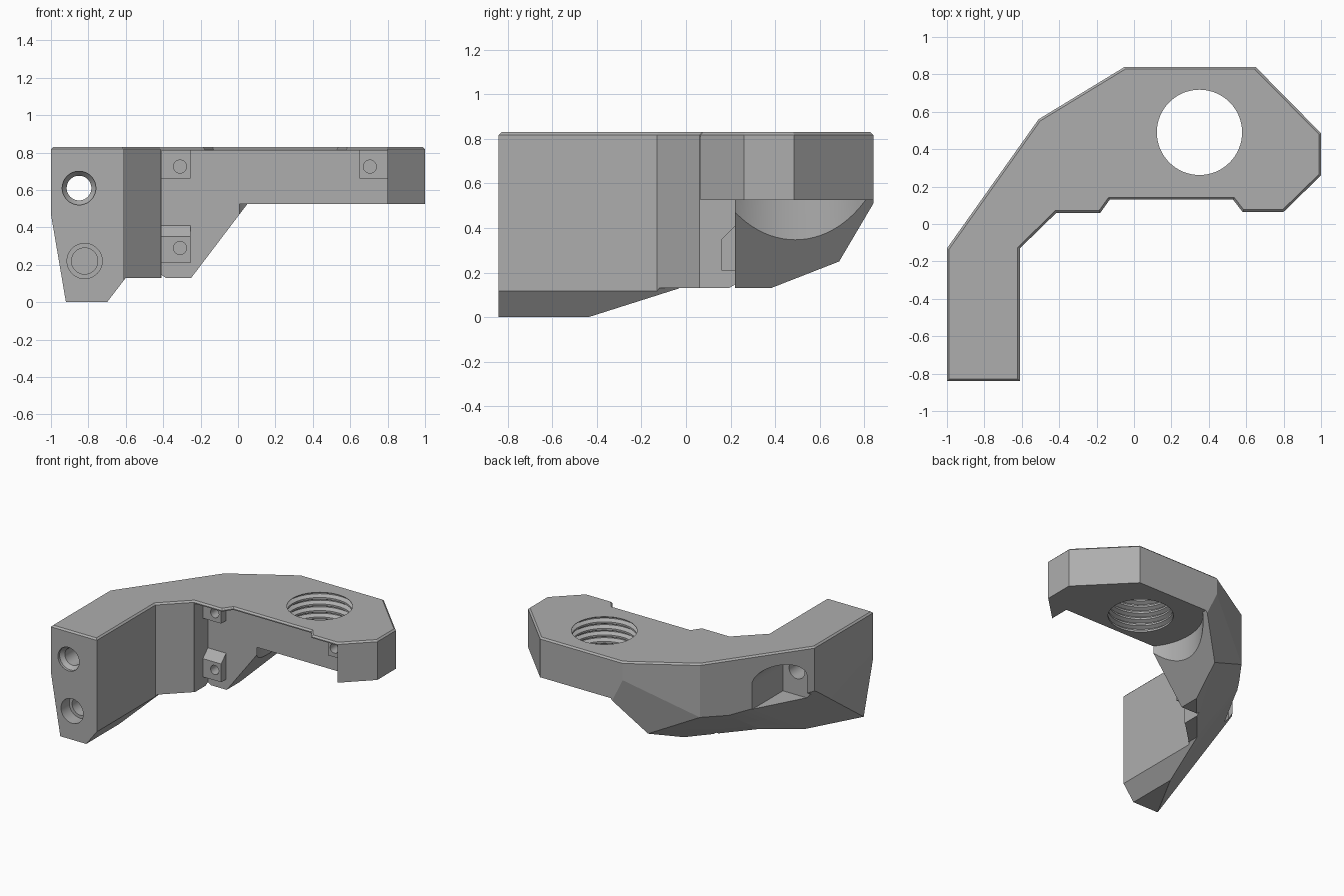
import bpy, bmesh, math
from mathutils import Vector, Matrix

cube = bpy.data.objects.get("Cube")
if cube:
    bpy.data.objects.remove(cube, do_unlink=True)

grey = bpy.data.materials.new("plain_grey")
grey.use_nodes = True
grey.diffuse_color = (0.42, 0.42, 0.42, 1)
grey.node_tree.nodes["Principled BSDF"].inputs["Base Color"].default_value = grey.diffuse_color


def finish(bm, name):
    bmesh.ops.recalc_face_normals(bm, faces=bm.faces)
    mesh = bpy.data.meshes.new(name)
    bm.to_mesh(mesh)
    bm.free()
    obj = bpy.data.objects.new(name, mesh)
    obj.data.materials.append(grey)
    bpy.context.collection.objects.link(obj)
    return obj


def extrude(points, shift):
    """Closed polygon swept along a vector."""
    bm = bmesh.new()
    face = bm.faces.new([bm.verts.new(p) for p in points])
    swept = bmesh.ops.extrude_face_region(bm, geom=[face])["geom"]
    bmesh.ops.translate(bm, vec=shift, verts=[v for v in swept if isinstance(v, bmesh.types.BMVert)])
    bmesh.ops.recalc_face_normals(bm, faces=bm.faces)
    return bm


def box(name, x0, x1, y0, y1, z0, z1):
    return finish(extrude([(x0, y0, z0), (x1, y0, z0), (x1, y1, z0), (x0, y1, z0)],
                          (0, 0, z1 - z0)), name)


def lathe(name, profile, origin, along_y=False, steps=64):
    """Closed solid turned from (radius, height) pairs."""
    bm = bmesh.new()
    rings = []
    for r, h in profile:
        angles = [math.tau * i / steps for i in range(steps)]
        rings.append([bm.verts.new((r * math.cos(a), r * math.sin(a), h)) for a in angles])
    for low, high in zip(rings, rings[1:]):
        for i in range(steps):
            j = (i + 1) % steps
            bm.faces.new((low[i], low[j], high[j], high[i]))
    bm.faces.new(rings[0][::-1])
    bm.faces.new(rings[-1])
    turn = Matrix.Rotation(-math.pi / 2, 4, "X") if along_y else Matrix()
    bm.transform(Matrix.Translation(origin) @ turn)
    return finish(bm, name)


def cut(target, cutter):
    cutter.hide_render = True
    mod = target.modifiers.new("cut", "BOOLEAN")
    mod.operation = "DIFFERENCE"
    mod.solver = "EXACT"
    mod.object = cutter
    bpy.context.view_layer.objects.active = target
    bpy.ops.object.modifier_apply(modifier=mod.name)
    bpy.data.objects.remove(cutter, do_unlink=True)


# Bracket blank: plan outline with a small chamfer round the top
TOP = 0.83
outline = [(-1, -.84), (-.61, -.84), (-.61, -.13), (-.415, .06), (-.18, .06), (-.13, .13),
           (.53, .13), (.58, .065), (.8, .065), (1, .26), (1, .485), (.65, .84),
           (-.05, .84), (-.51, .56), (-1, -.13)]
bm = extrude([(x, y, 0) for x, y in outline], (0, 0, TOP))
rim = [e for e in bm.edges if all(v.co.z > TOP - .01 for v in e.verts)]
bmesh.ops.bevel(bm, geom=rim, offset=0.012, segments=1, affect="EDGES")

# Sloping underside planes and the tapered outer side of the arm
inside = Vector((-.3, .3, .7))
planes = [
    ((-.6, -.03, .13), (-.25, .38, .13), (-.51, .56, .42)),
    ((-1, -.13, .49), (-.92, -.84, 0), (-.69, -.42, 0)),
    ((.03, .84, .525), (-.51, .56, .42), (-.13, .71, .29)),
    ((-1, 0, .47), (-1, 1, .47), (-.92, 0, 0)),
]
for a, b, c in planes:
    a, b, c = Vector(a), Vector(b), Vector(c)
    normal = (b - a).cross(c - a).normalized()
    if normal.dot(inside - a) < 0:
        normal.negate()
    bmesh.ops.bisect_plane(bm, geom=bm.verts[:] + bm.edges[:] + bm.faces[:], dist=1e-5,
                           plane_co=a, plane_no=normal, clear_inner=True)
    bmesh.ops.holes_fill(bm, edges=[e for e in bm.edges if e.is_boundary])
bracket = finish(bm, "bracket_body")

# Stepped underside from arm to head
step = [(-.6, .13), (-.25, .13), (.05, .525), (1.2, .525), (1.2, -.2), (-.854, -.2)]
cut(bracket, finish(extrude([(x, -1.2, z) for x, z in step], (0, 2.4, 0)), "underside_cutter"))

# Front recess under the thin top lip
cut(bracket, box("recess_cutter", -.41, .8, -.5, .22, -.1, .81))

# Round clearance below the head, then the grooved bore through it
HEAD = (.35, .49, 0)
cut(bracket, lathe("clearance_cutter", [(.435, -.1), (.435, .525)], HEAD, steps=96))
minor, major, pitch = .228, .255, .05
thread = [(minor, .45)]
for i in range(6):
    z = .54 + i * pitch
    thread += [(minor, z), (major, z + .016), (major, z + .022), (minor, z + .036)]
thread.append((minor, .9))
cut(bracket, lathe("thread_cutter", thread, HEAD))

# Upper arm hole with countersunk mouth and slotted rear pocket
upper = (-.85, 0, .61)
cut(bracket, lathe("upper_hole_cutter", [(.09, -.9), (.09, -.82), (.066, -.79), (.066, .3)], upper, True))
cut(bracket, lathe("pocket_cutter", [(.118, -.13), (.118, .7)], upper, True))
cut(bracket, box("pocket_slot_cutter", -.968, -.732, -.13, .7, .42, .61))

# Lower arm hole, stepped and blind
cut(bracket, lathe("lower_hole_cutter", [(.094, -.9), (.094, -.74), (.07, -.74), (.07, -.53)],
                   (-.82, 0, .22), True))

# Mounting pads in the recess, each with a small hole
parts = [bracket]
for name, x0, z0, z1, sloped in (("upper_right_pad", -.41, .66, .81, False),
                                 ("upper_left_pad", .65, .66, .81, False),
                                 ("lower_pad", -.41, .21, .35, True)):
    back = z1 + .06 if sloped else z1
    side = [(.16, z0), (.16, z1), (.22, back), (.22, z0)]
    pad = finish(extrude([(x0, y, z) for y, z in side], (.155, 0, 0)), name)
    centre = (x0 + .1 if x0 < 0 else x0 + .055, 0, z0 + .065 if not sloped else z0 + .08)
    hole = [(.035, .1), (.035, .27)]
    cut(pad, lathe("pad_hole_cutter", hole, centre, True, 32))
    cut(bracket, lathe("pad_hole_cutter", hole, centre, True, 32))
    parts.append(pad)

# Smooth bores, crisp flat faces
for obj in bpy.context.view_layer.objects:
    obj.select_set(obj in parts)
bpy.context.view_layer.objects.active = bracket
bpy.ops.object.shade_smooth_by_angle(angle=math.radians(13))
